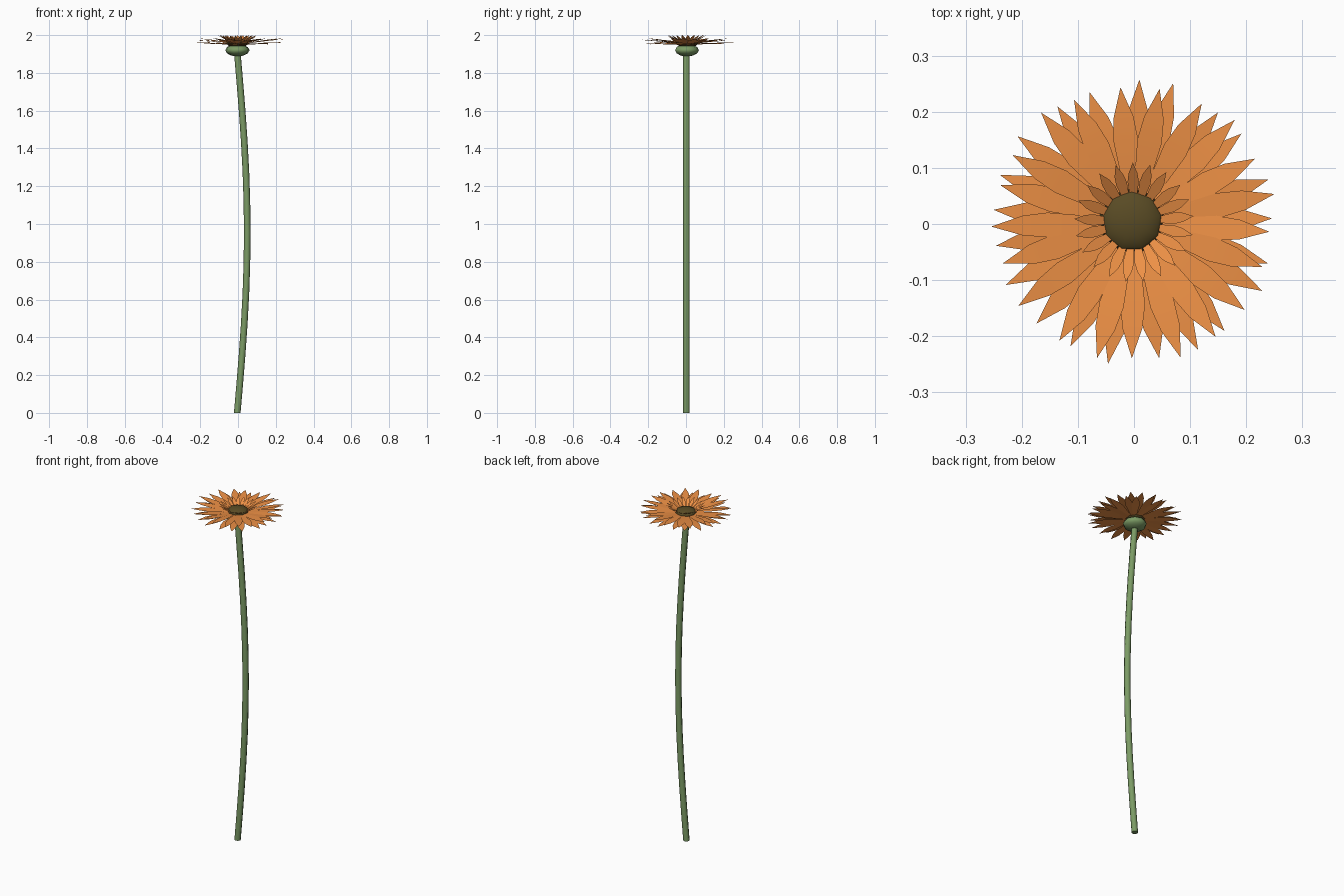
import bpy, math, random
from mathutils import Vector

if "Cube" in bpy.data.objects:
    bpy.data.objects.remove(bpy.data.objects["Cube"])

random.seed(4)
CX, CY = 0.0, 0.003


def material(name, color):
    m = bpy.data.materials.new(name)
    m.diffuse_color = (*color, 1)
    m.use_nodes = True
    m.node_tree.nodes["Principled BSDF"].inputs["Base Color"].default_value = m.diffuse_color
    return m


green = material("stem_green", (0.20, 0.33, 0.13))
orange = material("petal_orange", (0.85, 0.28, 0.06))
olive = material("disc_olive", (0.10, 0.07, 0.018))


def add_mesh(name, verts, faces, mat):
    me = bpy.data.meshes.new(name)
    me.from_pydata(verts, [], faces)
    me.materials.append(mat)
    for p in me.polygons:
        p.use_smooth = True
    ob = bpy.data.objects.new(name, me)
    bpy.context.collection.objects.link(ob)
    return ob


# Gently bowed stem: rings swept along a shallow arc
def stem(sides=8, rings=12, radius=0.0175, bow=0.053, height=1.91):
    verts, faces = [], []
    for i in range(rings + 1):
        t = i / rings
        x = -0.004 + bow * math.sin(math.pi * t)
        slope = bow * math.pi * math.cos(math.pi * t) / height
        for k in range(sides):
            a = 2 * math.pi * k / sides
            dx = radius * math.cos(a)
            z = height * t - (slope * dx if 0 < i < rings else 0)
            verts.append((x + dx, 0.002 + radius * math.sin(a), z))
    for i in range(rings):
        for k in range(sides):
            n = (k + 1) % sides
            faces.append((i * sides + k, i * sides + n,
                          (i + 1) * sides + n, (i + 1) * sides + k))
    faces.append(tuple(reversed(range(sides))))
    faces.append(tuple(range(rings * sides, (rings + 1) * sides)))
    ob = add_mesh("stem", verts, faces, green)
    bpy.context.view_layer.objects.active = ob
    ob.select_set(True)
    bpy.ops.object.shade_smooth_by_angle(angle=math.radians(60))


# Ring of pointed petals; profile rows are (fraction of length, width factor)
def petal_ring(name, count, r0, r1, z0, z1, width, phase, jitter, arch=0.0):
    profile = [(0, 0.3), (0.25, 0.66), (0.55, 1.0), (0.75, 0.8)]
    verts, faces = [], []
    for i in range(count):
        a = 2 * math.pi * (i + phase + random.uniform(-jitter, jitter)) / count
        out = Vector((math.cos(a), math.sin(a), 0))
        side = Vector((-math.sin(a), math.cos(a), 0))
        length = (r1 - r0) * random.uniform(1 - 0.25 * jitter, 1 + 0.1 * jitter)
        rise = z1 - z0 + random.uniform(-0.03, 0.03) * jitter
        twist = random.uniform(-0.4, 0.4) * jitter
        b = len(verts)

        def point(t, w):
            h = z0 + rise * t + arch * math.sin(math.pi * t) + w * twist
            return Vector((CX, CY, h)) + out * (r0 + length * t) + side * w

        for t, w in profile:
            verts += [point(t, -w * width), point(t, w * width)]
        verts.append(point(1, 0))
        for k in range(3):
            j = b + 2 * k
            faces.append((j, j + 2, j + 3, j + 1))
        faces.append((b + 6, b + 8, b + 7))
    add_mesh(name, verts, faces, orange)


# Squashed sphere helper for the calyx and the centre disc
def dome(name, segments, rings, radius, height, location, mat):
    bpy.ops.mesh.primitive_uv_sphere_add(segments=segments, ring_count=rings,
                                         radius=1, location=location)
    ob = bpy.context.object
    ob.name = name
    ob.scale = (radius, radius, height)
    ob.data.materials.append(mat)
    for p in ob.data.polygons:
        p.use_smooth = True


stem()
dome("calyx", 9, 6, 0.065, 0.033, (-0.003, 0.003, 1.92), green)
dome("centre_disc", 9, 6, 0.058, 0.025, (-0.004, 0.006, 1.958), olive)

# Two outer layers of long petals and one inner ring of short raised petals
petal_ring("lower_petals", 21, 0.03, 0.256, 1.948, 1.957, 0.022, 0.2, 0.2, 0.003)
petal_ring("upper_petals", 21, 0.03, 0.252, 1.953, 1.978, 0.022, 0.7, 0.2, 0.003)
petal_ring("inner_petals", 21, 0.03, 0.107, 1.955, 1.999, 0.010, 0.3, 0.05)
